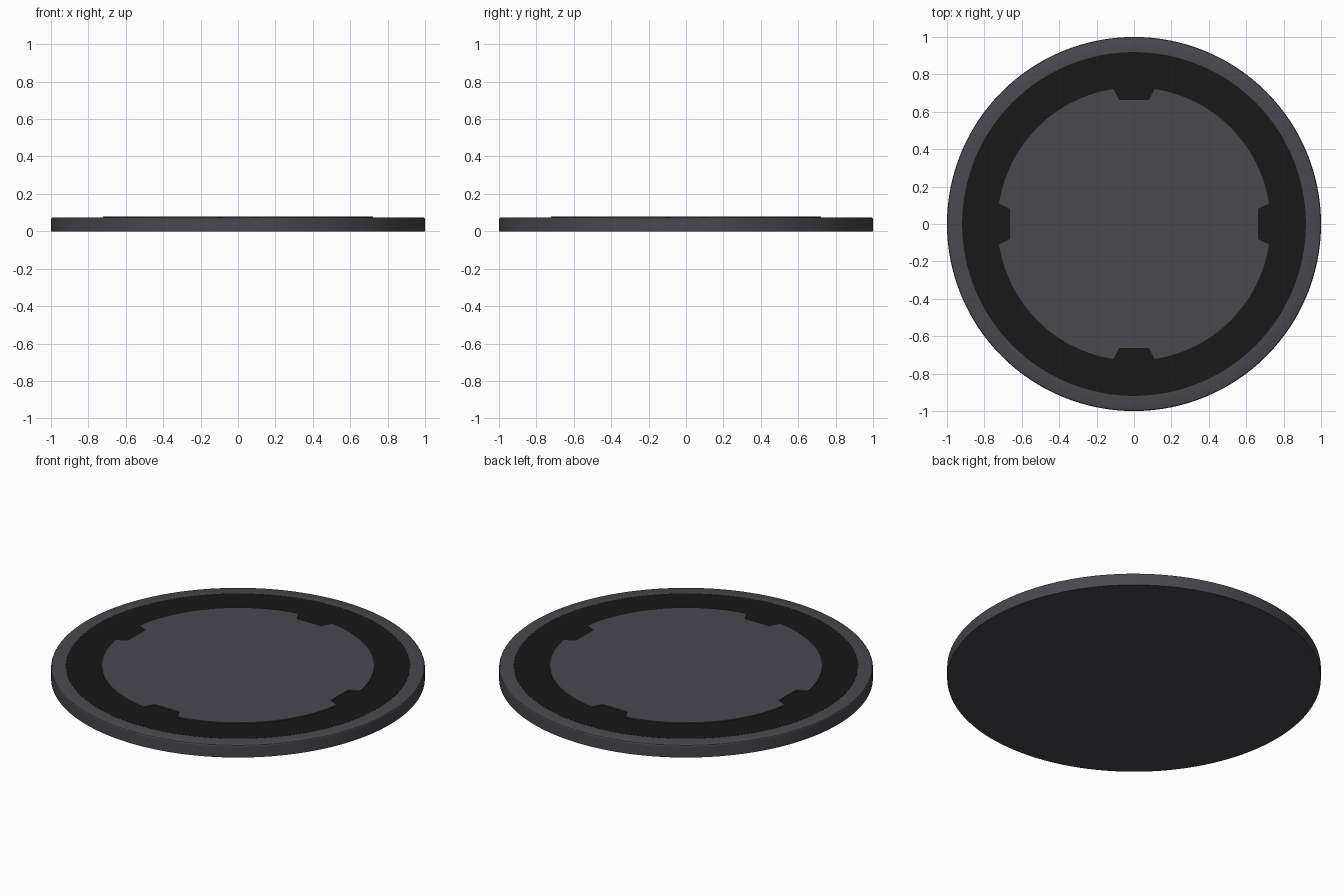
import bpy, bmesh
from math import pi, sin, cos, atan2, hypot

if "Cube" in bpy.data.objects:
    bpy.data.objects.remove(bpy.data.objects["Cube"])

SEG = 128


def material(name, rgb):
    m = bpy.data.materials.new(name)
    m.diffuse_color = (*rgb, 1)
    m.use_nodes = True
    m.node_tree.nodes["Principled BSDF"].inputs["Base Color"].default_value = m.diffuse_color
    return m


grey = material("slate_grey", (0.065, 0.065, 0.078))
black = material("matte_black", (0.009, 0.009, 0.009))


def finish(name, bm, mat):
    bmesh.ops.remove_doubles(bm, verts=bm.verts, dist=1e-5)
    bmesh.ops.recalc_face_normals(bm, faces=bm.faces)
    me = bpy.data.meshes.new(name)
    bm.to_mesh(me)
    bm.free()
    ob = bpy.data.objects.new(name, me)
    bpy.context.collection.objects.link(ob)
    me.materials.append(mat)
    bpy.ops.object.select_all(action='DESELECT')
    ob.select_set(True)
    bpy.context.view_layer.objects.active = ob
    bpy.ops.object.shade_smooth_by_angle(angle=pi / 6)
    return ob


def lathe(name, profile, mat):
    bm = bmesh.new()
    vs = [bm.verts.new((r, 0, z)) for r, z in profile]
    es = [bm.edges.new(p) for p in zip(vs, vs[1:])]
    bmesh.ops.spin(bm, geom=vs + es, axis=(0, 0, 1), cent=(0, 0, 0),
                   angle=2 * pi, steps=SEG)
    return finish(name, bm, mat)


# Base disc with a softly rounded upper rim and a shallow seat for the ring
lathe("base_disc", [(0, 0), (1, 0), (1, 0.066), (0.997, 0.071), (0.99, 0.074),
                    (0.92, 0.074), (0.92, 0.068), (0, 0.068)], grey)

# Dark flat ring set into the base
lathe("dark_ring", [(0.65, 0.068), (0.919, 0.068), (0.919, 0.074),
                    (0.65, 0.074), (0.65, 0.068)], black)

# Raised centre plate: four arcs separated by tapered notches
R, half_out, half_in, depth_r = 0.73, 0.11, 0.08, 0.663
outer_x = (R * R - half_out ** 2) ** 0.5
a0 = atan2(half_out, outer_x)
outline = []
for q in range(4):
    t = q * pi / 2
    pts = [(depth_r, -half_in), (depth_r, half_in)]
    for i in range(29):
        a = a0 + (pi / 2 - 2 * a0) * i / 28
        pts.append((R * cos(a), R * sin(a)))
    outline += [(x * cos(t) - y * sin(t), x * sin(t) + y * cos(t)) for x, y in pts]

bm = bmesh.new()
face = bm.faces.new([bm.verts.new((x, y, 0.069)) for x, y in outline])
top = bmesh.ops.extrude_face_region(bm, geom=[face])
bmesh.ops.translate(bm, vec=(0, 0, 0.011),
                    verts=[g for g in top["geom"] if isinstance(g, bmesh.types.BMVert)])
finish("centre_plate", bm, grey)
